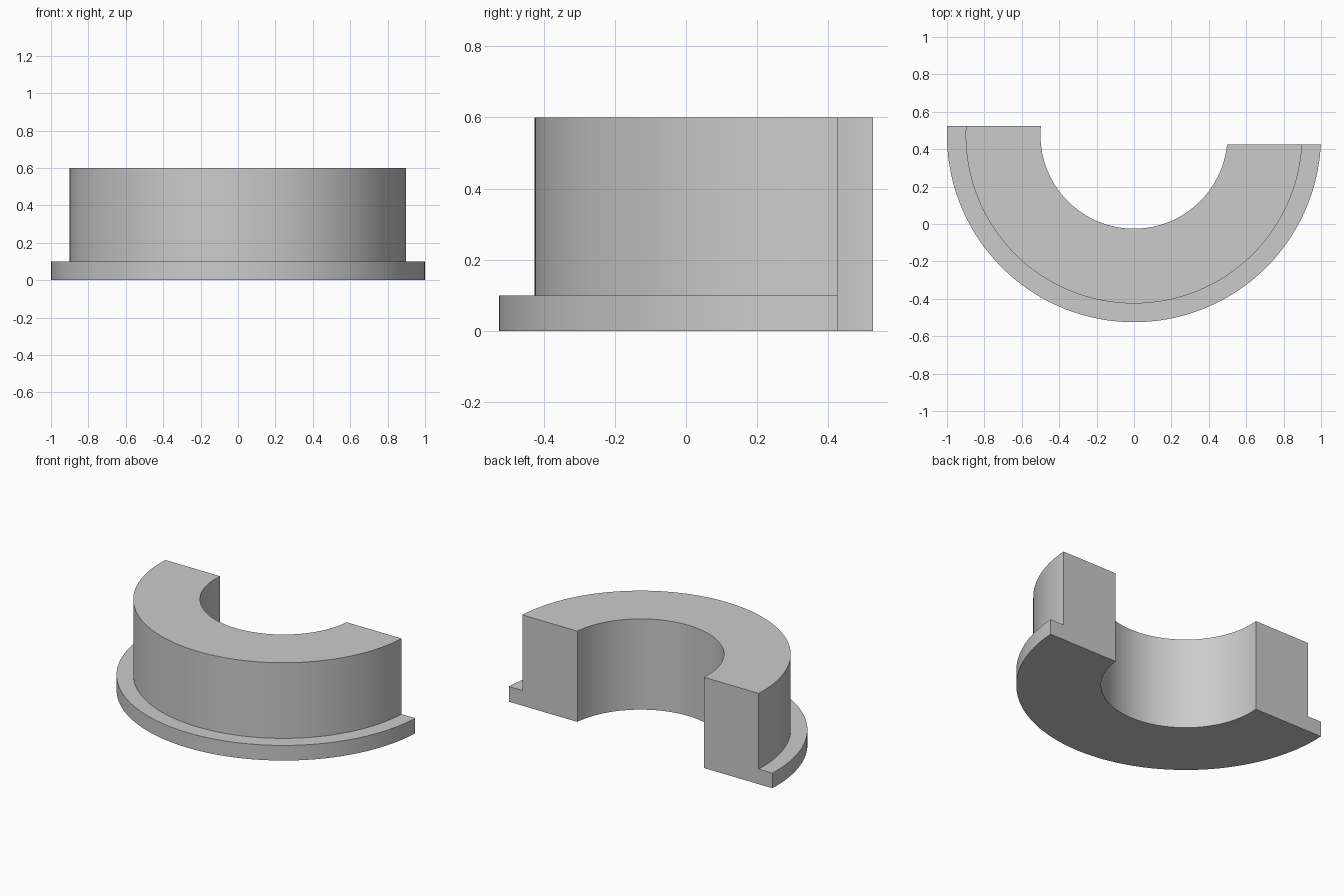
import bpy
import bmesh
from math import asin, cos, sin, pi, radians

cube = bpy.data.objects.get("Cube")
if cube:
    bpy.data.objects.remove(cube, do_unlink=True)

SEGMENTS = 96
CENTRE_Y = 0.475
OFFSET = 0.05  # ends stop this far either side of the centre line

# Grey material
grey = bpy.data.materials.new("light grey")
grey.use_nodes = True
colour = (0.6, 0.6, 0.6, 1)
grey.diffuse_color = colour
grey.node_tree.nodes["Principled BSDF"].inputs["Base Color"].default_value = colour

# Flanged cross-section: (radius, height)
profile = [(0.5, 0), (1, 0), (1, 0.1), (0.9, 0.1), (0.9, 0.6), (0.5, 0.6)]

bm = bmesh.new()


def arc(radius, z):
    """Half circle, turned so both ends land on the flat cut planes."""
    start = pi - asin(OFFSET / radius)
    angles = [start + pi * i / SEGMENTS for i in range(SEGMENTS + 1)]
    return [bm.verts.new((radius * cos(a), CENTRE_Y + radius * sin(a), z))
            for a in angles]


# Sweep the walls, then close the two cut ends
arcs = [arc(r, z) for r, z in profile]
for a, b in zip(arcs, arcs[1:] + arcs[:1]):
    for i in range(SEGMENTS):
        bm.faces.new((a[i], a[i + 1], b[i + 1], b[i]))
for end in (0, SEGMENTS):
    bm.faces.new([a[end] for a in arcs])
bmesh.ops.recalc_face_normals(bm, faces=bm.faces[:])

mesh = bpy.data.meshes.new("flanged_half_ring")
bm.to_mesh(mesh)
bm.free()
mesh.materials.append(grey)
ring = bpy.data.objects.new("flanged_half_ring", mesh)
bpy.context.collection.objects.link(ring)

# Smooth curved walls with crisp edges
bpy.ops.object.select_all(action="DESELECT")
ring.select_set(True)
bpy.context.view_layer.objects.active = ring
bpy.ops.object.shade_smooth_by_angle(angle=radians(30))
